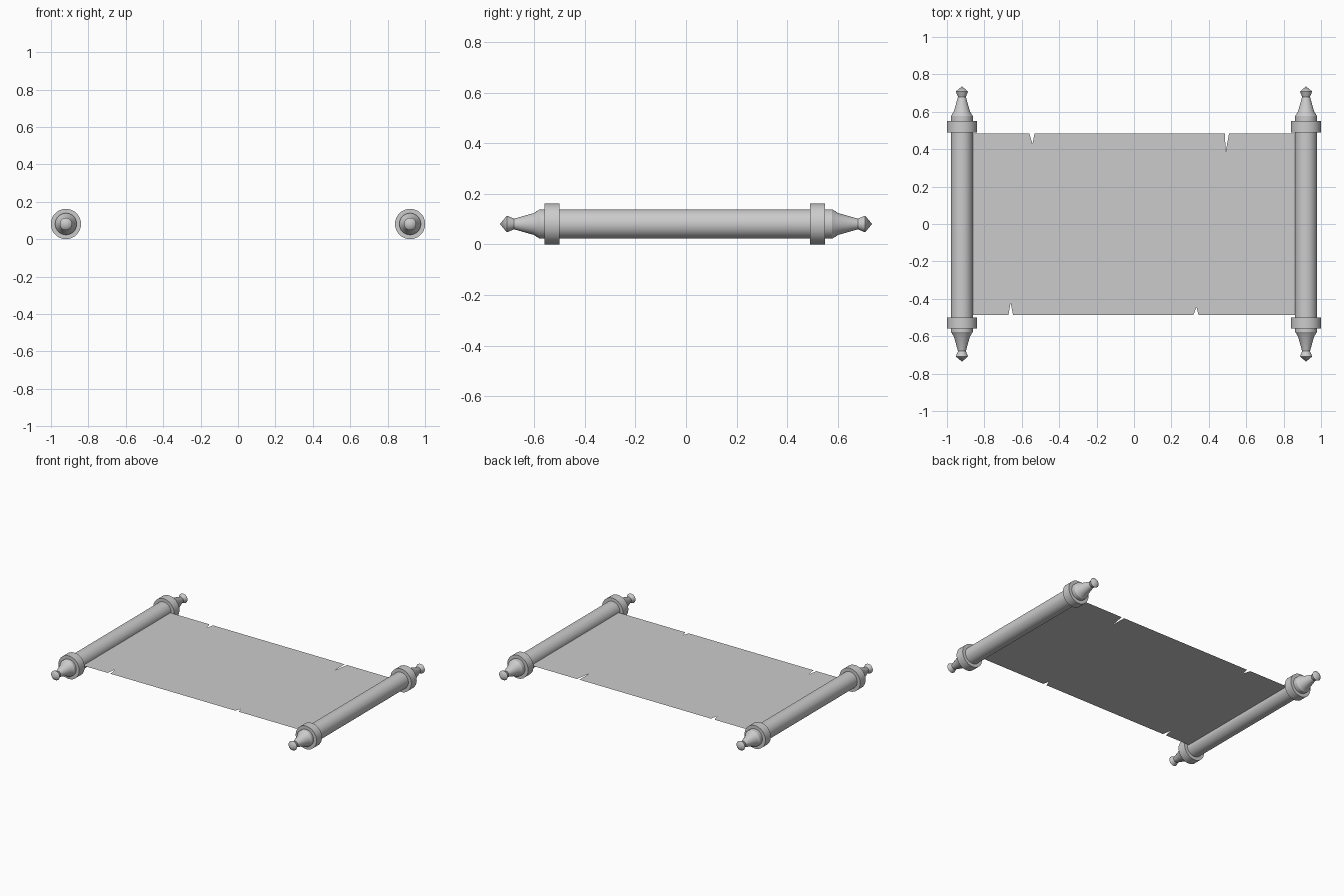
import bpy, bmesh, math

if "Cube" in bpy.data.objects:
    bpy.data.objects.remove(bpy.data.objects["Cube"])

AXIS_Z, ROD_X, SIDES = 0.081, 0.92, 32


def finish(name, bm, smooth=True):
    mesh = bpy.data.meshes.new(name)
    bm.to_mesh(mesh)
    bm.free()
    obj = bpy.data.objects.new(name, mesh)
    bpy.context.collection.objects.link(obj)
    if smooth:
        bpy.ops.object.select_all(action='DESELECT')
        obj.select_set(True)
        bpy.context.view_layer.objects.active = obj
        bpy.ops.object.shade_smooth_by_angle(angle=math.radians(30))
    return obj


def lathe(name, profile, x):
    """Spin (radius, y) points around the rod axis."""
    bm = bmesh.new()
    verts = [bm.verts.new((r, y, 0)) for r, y in profile]
    edges = [bm.edges.new(pair) for pair in zip(verts, verts[1:])]
    bmesh.ops.spin(bm, geom=verts + edges, cent=(0, 0, 0), axis=(0, 1, 0),
                   angle=math.tau, steps=SIDES, use_duplicate=False)
    bmesh.ops.remove_doubles(bm, verts=bm.verts, dist=1e-5)
    bmesh.ops.recalc_face_normals(bm, faces=bm.faces)
    obj = finish(name, bm)
    obj.location = (x, 0, AXIS_Z)
    return obj


# Rod with a turned finial at both ends
half = [(0.058, 0.578), (0.043, 0.602), (0.021, 0.68), (0.033, 0.708), (0, 0.736)]
rod_profile = [(r, -y) for r, y in reversed(half)] + half

for side, x in (("left", -ROD_X), ("right", ROD_X)):
    lathe(side + "_rod", rod_profile, x)
    # Collars near the ends of the rod
    for end, y0, y1 in (("front", -0.56, -0.50), ("back", 0.49, 0.55)):
        lathe(f"{side}_{end}_collar", [(0, y0), (0.081, y0), (0.081, y1), (0, y1)], x)

# Thin parchment sheet; each tear is (start x, tip x, tip y, end x)
front_tears = [(-0.671, -0.66, -0.42, -0.647), (-0.059, -0.056, -0.375, -0.032),
               (0.318, 0.334, -0.444, 0.345)]
back_tears = [(-0.559, -0.543, 0.428, -0.532), (-0.353, -0.348, 0.35, -0.329),
              (0.487, 0.489, 0.38, 0.508)]


def torn_edge(y, tears):
    pts = [(-0.88, y)]
    for a, tip_x, tip_y, b in tears:
        pts += [(a, y), (tip_x, tip_y), (b, y)]
    return pts + [(0.88, y)]


outline = torn_edge(-0.486, front_tears) + torn_edge(0.483, back_tears)[::-1]
bm = bmesh.new()
bm.faces.new([bm.verts.new((x, y, AXIS_Z)) for x, y in outline])
bmesh.ops.triangulate(bm, faces=bm.faces[:])
finish("parchment", bm, smooth=False)
